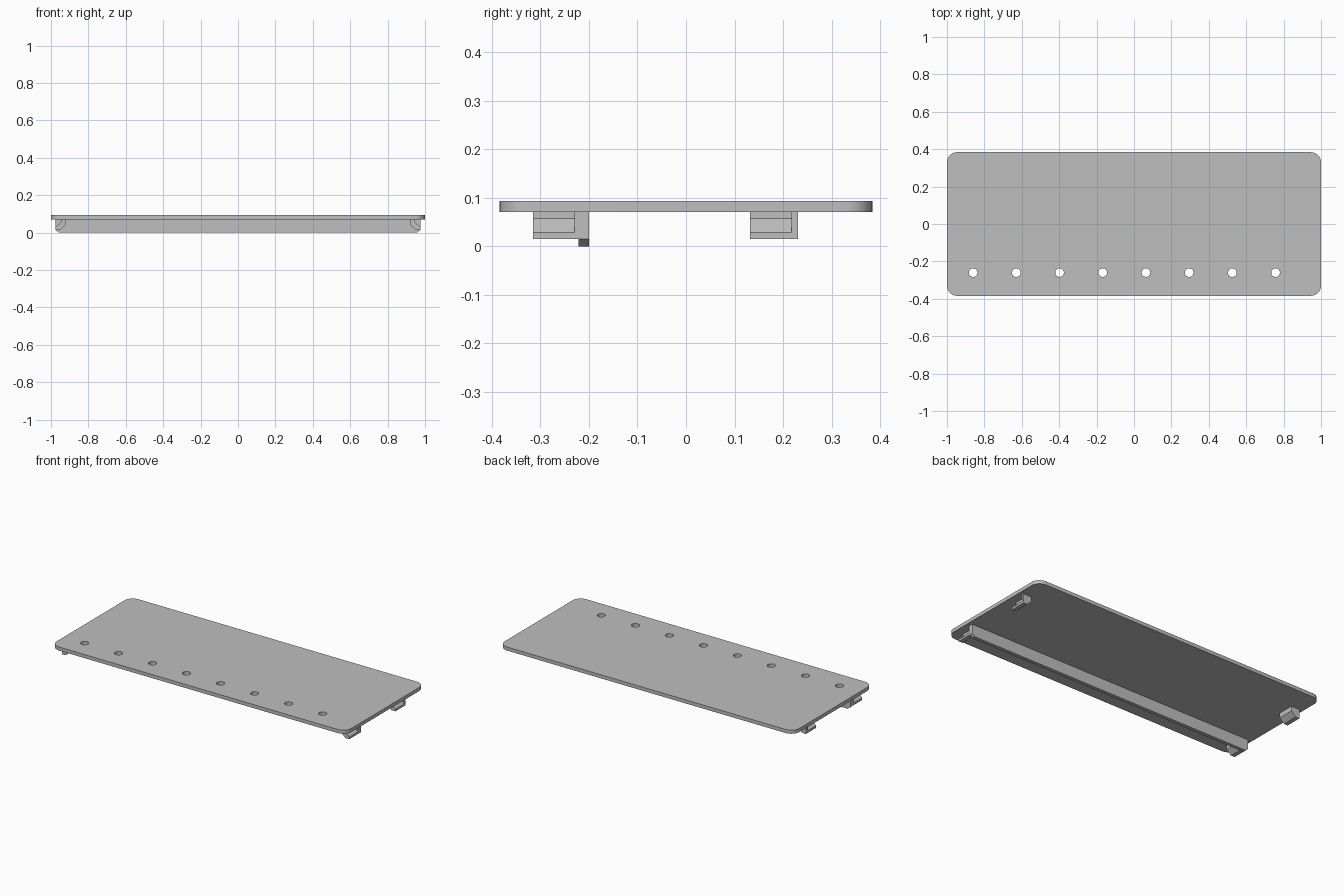
import bpy, bmesh, math
from mathutils import Matrix

cube = bpy.data.objects.get("Cube")
if cube:
    bpy.data.objects.remove(cube, do_unlink=True)

grey = bpy.data.materials.new("light grey")
grey.use_nodes = True
COLOUR = (0.52, 0.52, 0.52, 1)
grey.diffuse_color = COLOUR
grey.node_tree.nodes["Principled BSDF"].inputs["Base Color"].default_value = COLOUR

UNDER = 0.071   # underside of the plate
TOP = 0.093


def extrude(name, outline, offset, matrix=Matrix()):
    """Extrude a flat outline along its local z, then place it."""
    bm = bmesh.new()
    face = bm.faces.new([bm.verts.new((u, v, 0)) for u, v in outline])
    new = bmesh.ops.extrude_face_region(bm, geom=[face])["geom"]
    bmesh.ops.translate(bm, vec=(0, 0, offset),
                        verts=[g for g in new if isinstance(g, bmesh.types.BMVert)])
    bm.transform(matrix)
    bmesh.ops.recalc_face_normals(bm, faces=bm.faces)
    mesh = bpy.data.meshes.new(name)
    bm.to_mesh(mesh)
    bm.free()
    mesh.materials.append(grey)
    obj = bpy.data.objects.new(name, mesh)
    bpy.context.collection.objects.link(obj)
    return obj


def along_y(name, outline, y0, y1):
    """Extrude an x-z outline from y0 to y1."""
    place = Matrix.Translation((0, y0, 0)) @ Matrix.Rotation(math.pi / 2, 4, 'X')
    return extrude(name, outline, y0 - y1, place)


# Plate with rounded corners
R, HX, HY, STEPS = 0.055, 1.0, 0.384, 10
outline = []
for q, (sx, sy) in enumerate([(1, 1), (-1, 1), (-1, -1), (1, -1)]):
    for i in range(STEPS + 1):
        a = math.pi / 2 * (q + i / STEPS)
        outline.append((sx * (HX - R) + R * math.cos(a),
                        sy * (HY - R) + R * math.sin(a)))
plate = extrude("plate", outline, TOP - UNDER, Matrix.Translation((0, 0, UNDER)))

# Row of round holes
bm = bmesh.new()
for i in range(8):
    bmesh.ops.create_cone(bm, cap_ends=True, segments=32, radius1=0.023, radius2=0.023,
                          depth=0.2, matrix=Matrix.Translation((-0.86 + 0.231 * i, -0.26, TOP)))
mesh = bpy.data.meshes.new("hole_cutter")
bm.to_mesh(mesh)
bm.free()
mesh.materials.append(grey)
cutter = bpy.data.objects.new("hole_cutter", mesh)
bpy.context.collection.objects.link(cutter)
cutter.hide_render = True
cutter.hide_set(True)
cut = plate.modifiers.new("holes", 'BOOLEAN')
cut.object = cutter
cut.solver = 'EXACT'
bpy.context.view_layer.update()
drilled = bpy.data.meshes.new_from_object(
    plate.evaluated_get(bpy.context.evaluated_depsgraph_get()))
plate.modifiers.clear()
plate.data = drilled
bpy.data.objects.remove(cutter, do_unlink=True)

bpy.ops.object.select_all(action='DESELECT')
plate.select_set(True)
bpy.context.view_layer.objects.active = plate
bpy.ops.object.shade_smooth_by_angle(angle=math.radians(30))

# Long rail under the front, chamfered at its lower ends
EDGE = 0.976
along_y("rail", [(-EDGE, UNDER), (-EDGE, 0.015), (-EDGE + 0.018, 0),
                 (EDGE - 0.018, 0), (EDGE, 0.015), (EDGE, UNDER)], -0.222, -0.2)

# Outward hooks, each closed by a wall at its back end
INNER = [(0.92, UNDER), (0.92, 0.042), (0.95, 0.015), (EDGE, 0.015)]
HOOK = INNER + [(EDGE, 0.028), (0.945, 0.057), (0.945, UNDER)]
WALL = INNER + [(EDGE, UNDER)]
for side, s in (("left", 1), ("right", -1)):
    for end, y0, y1, y2 in (("front", -0.315, -0.23, -0.2), ("rear", 0.132, 0.217, 0.231)):
        along_y(f"{end}_{side}_hook", [(s * x, z) for x, z in HOOK], y0, y1)
        along_y(f"{end}_{side}_hook_wall", [(s * x, z) for x, z in WALL], y1, y2)
